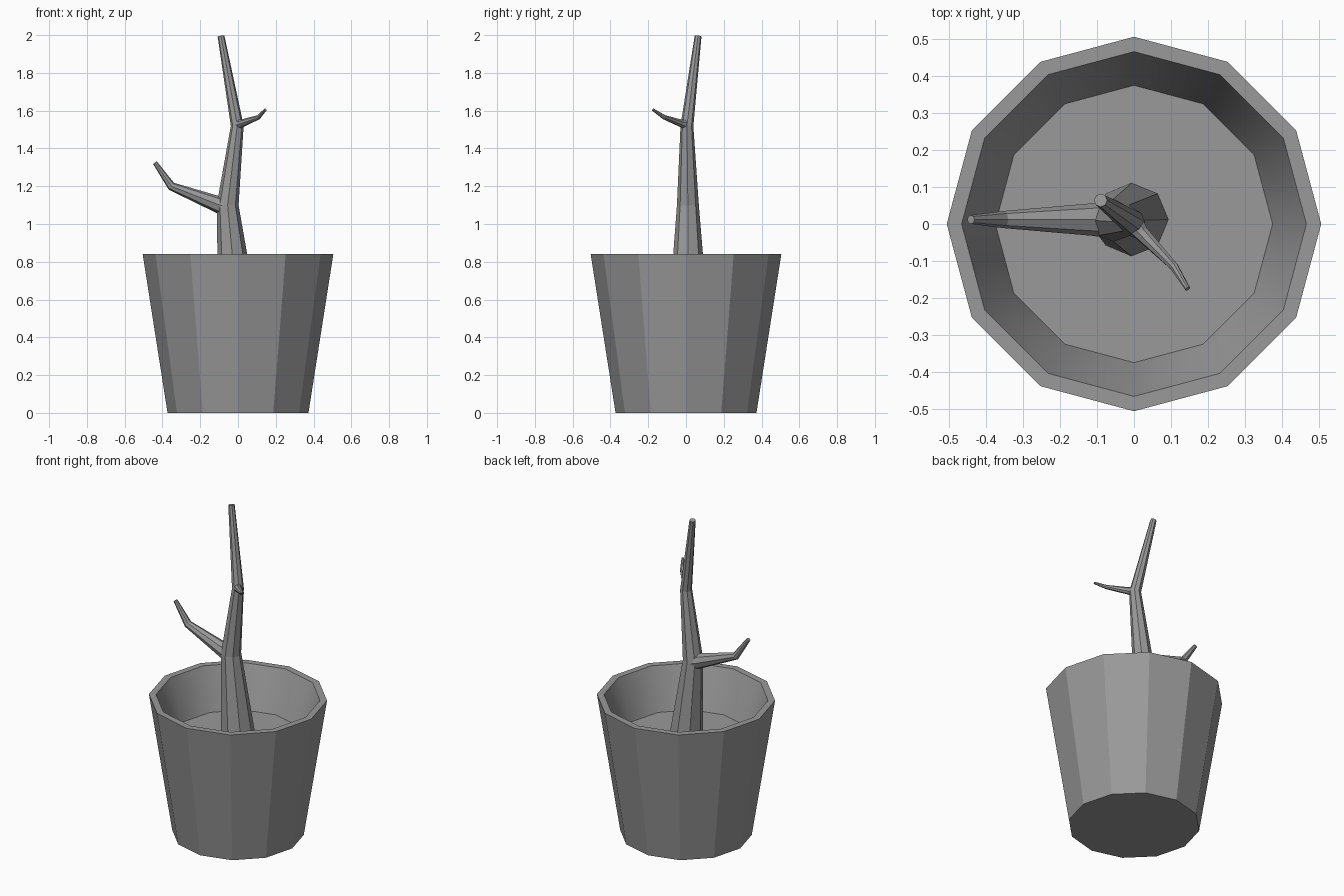
import bpy, bmesh
from math import cos, sin, pi
from mathutils import Vector

cube = bpy.data.objects.get("Cube")
if cube:
    bpy.data.objects.remove(cube)

grey = bpy.data.materials.new("plain grey")
grey.use_nodes = True
COLOUR = (0.32, 0.32, 0.32, 1)
grey.diffuse_color = COLOUR
grey.node_tree.nodes["Principled BSDF"].inputs["Base Color"].default_value = COLOUR


def loft(name, rings, smooth_bands=()):
    """Skin rings of points into one capped surface."""
    bm = bmesh.new()
    loops = [[bm.verts.new(p) for p in ring] for ring in rings]
    n = len(loops[0])
    for band, (low, high) in enumerate(zip(loops, loops[1:])):
        for i in range(n):
            j = (i + 1) % n
            face = bm.faces.new((low[i], low[j], high[j], high[i]))
            face.smooth = band in smooth_bands
    bm.faces.new(list(reversed(loops[0])))
    bm.faces.new(loops[-1])
    bmesh.ops.recalc_face_normals(bm, faces=bm.faces)
    for edge in bm.edges:
        edge.smooth = edge.calc_face_angle(0) < 0.6
    mesh = bpy.data.meshes.new(name)
    bm.to_mesh(mesh)
    bm.free()
    mesh.materials.append(grey)
    obj = bpy.data.objects.new(name, mesh)
    bpy.context.collection.objects.link(obj)
    return obj


def limb(name, path, sides=8):
    """Tapered tube through (x, y, z, radius) points."""
    pts = [Vector(p[:3]) for p in path]
    rings = []
    for k, (p, node) in enumerate(zip(pts, path)):
        before = (p - pts[k - 1]).normalized() if k else Vector()
        after = (pts[k + 1] - p).normalized() if k + 1 < len(pts) else Vector()
        axis = (before + after).normalized()
        side = Vector((0, 1, 0)).cross(axis).normalized()
        up = axis.cross(side)
        rings.append([p + node[3] * (cos(a) * side + sin(a) * up)
                      for a in (2 * pi * i / sides for i in range(sides))])
    return loft(name, rings)


# Pot: outer wall, rim, smooth inner wall, small lip and flat soil
profile = [(0.373, 0), (0.505, 0.842), (0.465, 0.842), (0.381, 0.61), (0.374, 0.59)]
SIDES = 12
loft("pot_with_soil",
     [[(r * cos(2 * pi * i / SIDES), r * sin(2 * pi * i / SIDES), z)
       for i in range(SIDES)] for r, z in profile],
     smooth_bands=(2, 3))

# Trunk and its two bent side branches
limb("trunk", [(-0.005, 0.012, 0.57, 0.1), (-0.055, 0.01, 1.1, 0.058),
               (-0.004, 0.005, 1.52, 0.034), (-0.09, 0.064, 1.995, 0.018)])
limb("lower_branch", [(-0.06, 0.012, 1.09, 0.052), (-0.11, 0.012, 1.105, 0.044),
                      (-0.353, 0.012, 1.2, 0.023), (-0.44, 0.012, 1.325, 0.012)])
limb("upper_branch", [(-0.004, 0.005, 1.525, 0.03), (0.02, -0.025, 1.533, 0.021),
                      (0.108, -0.115, 1.565, 0.012), (0.145, -0.175, 1.605, 0.007)])
